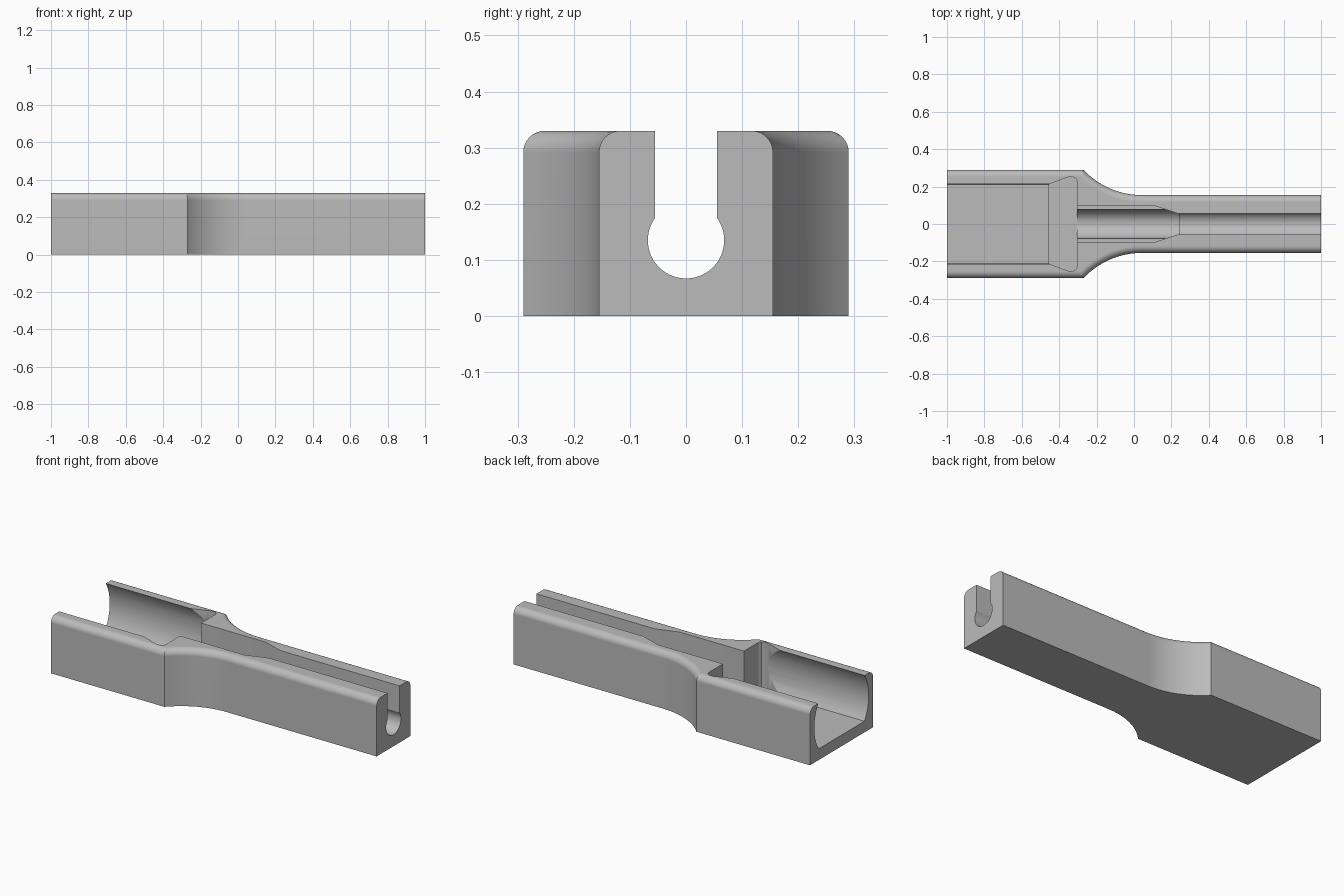
import bpy, bmesh, math
from mathutils import Vector

cube = bpy.data.objects.get("Cube")
if cube:
    bpy.data.objects.remove(cube, do_unlink=True)

HEIGHT = 0.33
WIDE, NARROW = 0.29, 0.155

grey = bpy.data.materials.new("plain_grey")
grey.use_nodes = True
colour = (0.5, 0.5, 0.5, 1)
grey.diffuse_color = colour
grey.node_tree.nodes["Principled BSDF"].inputs["Base Color"].default_value = colour


def arc(cu, cv, r, start, end, n):
    """Points on an arc, angles in radians."""
    return [(cu + r * math.cos(start + (end - start) * i / n),
             cv + r * math.sin(start + (end - start) * i / n)) for i in range(n + 1)]


def mirrored(half):
    """Close an upper half outline with its mirror image in y."""
    return half + [(x, -y) for x, y in reversed(half)]


def prism(name, outline, axis, lo, hi, fillet=0):
    """Extrude an outline along z (outline is x, y) or along x (outline is y, z)."""
    def point(u, v, w):
        return (u, v, w) if axis == "z" else (w, u, v)
    bm = bmesh.new()
    base = bm.faces.new([bm.verts.new(point(u, v, lo)) for u, v in outline])
    new = bmesh.ops.extrude_face_region(bm, geom=[base])["geom"]
    shift = Vector(point(0, 0, hi - lo))
    bmesh.ops.translate(bm, vec=shift, verts=[g for g in new if isinstance(g, bmesh.types.BMVert)])
    bmesh.ops.recalc_face_normals(bm, faces=bm.faces)
    if fillet:
        # Round the long top edges, leaving both ends square
        rim = [e for e in bm.edges if all(v.co.z > hi - 1e-4 for v in e.verts)
               and abs(e.verts[0].co.x - e.verts[1].co.x) > 1e-4]
        bmesh.ops.bevel(bm, geom=rim, offset=fillet, segments=8, profile=0.5, affect="EDGES")
    mesh = bpy.data.meshes.new(name)
    bm.to_mesh(mesh)
    bm.free()
    mesh.materials.append(grey)
    ob = bpy.data.objects.new(name, mesh)
    bpy.context.collection.objects.link(ob)
    return ob


# Solid body: wide block necking down to a narrow bar
neck_end, corner = 0.04, -0.27
run, drop = neck_end - corner, WIDE - NARROW
radius = (run ** 2 + drop ** 2) / (2 * drop)
sweep = math.asin(run / radius)
neck = arc(neck_end, NARROW + radius, radius, -math.pi / 2 - sweep, -math.pi / 2, 20)
body = prism("holder_body", mirrored([(-1, WIDE)] + neck + [(1, NARROW)]), "z", 0, HEIGHT, 0.038)

# Wide cradle: large cylinder with a flat floor
floor = 0.065
dip = math.asin((0.2 - floor) / 0.25)
cradle = prism("cradle_cutter", arc(0, 0.2, 0.25, -dip, math.pi + dip, 72), "x", -1.1, -0.33)

# Flared pocket at the inner end of the cradle
flare = [(-0.455, 0.213), (-0.36, 0.248), (-0.345, 0.252), (-0.327, 0.252),
         (-0.313, 0.245), (-0.305, 0.23)]
pocket = prism("pocket_cutter", mirrored(flare), "z", 0.055, 0.5)

# Larger bore and its tapering slot
bore_z = 0.135
bore = prism("bore_cutter", arc(0, bore_z, 0.078, 0, math.tau, 48)[:-1], "x", -0.36, 0.24)
taper = prism("taper_cutter", mirrored([(-0.36, 0.097), (0.11, 0.097), (0.24, 0.054)]),
              "z", bore_z, 0.5)

# Keyhole channel along the narrow bar
half_slot, r = 0.055, 0.068
lip = math.acos(half_slot / r)
keyhole = arc(0, bore_z, r, lip, -math.pi - lip, 48) + [(-half_slot, 0.5), (half_slot, 0.5)]
channel = prism("channel_cutter", keyhole, "x", 0.2, 1.1)

# Cut all hollows, then discard the cutters
cutters = [cradle, pocket, bore, taper, channel]
for cutter in cutters:
    cutter.hide_render = True
    cut = body.modifiers.new(cutter.name, "BOOLEAN")
    cut.operation = "DIFFERENCE"
    cut.solver = "EXACT"
    cut.object = cutter
bpy.context.view_layer.update()
result = bpy.data.meshes.new_from_object(body.evaluated_get(bpy.context.evaluated_depsgraph_get()))
body.modifiers.clear()
body.data = result
for cutter in cutters:
    bpy.data.objects.remove(cutter, do_unlink=True)

# Smooth the curved faces, keep crisp edges
bpy.ops.object.select_all(action="DESELECT")
body.select_set(True)
bpy.context.view_layer.objects.active = body
bpy.ops.object.shade_smooth_by_angle(angle=math.radians(25))
weighted = body.modifiers.new("even_normals", "WEIGHTED_NORMAL")
weighted.keep_sharp = True
